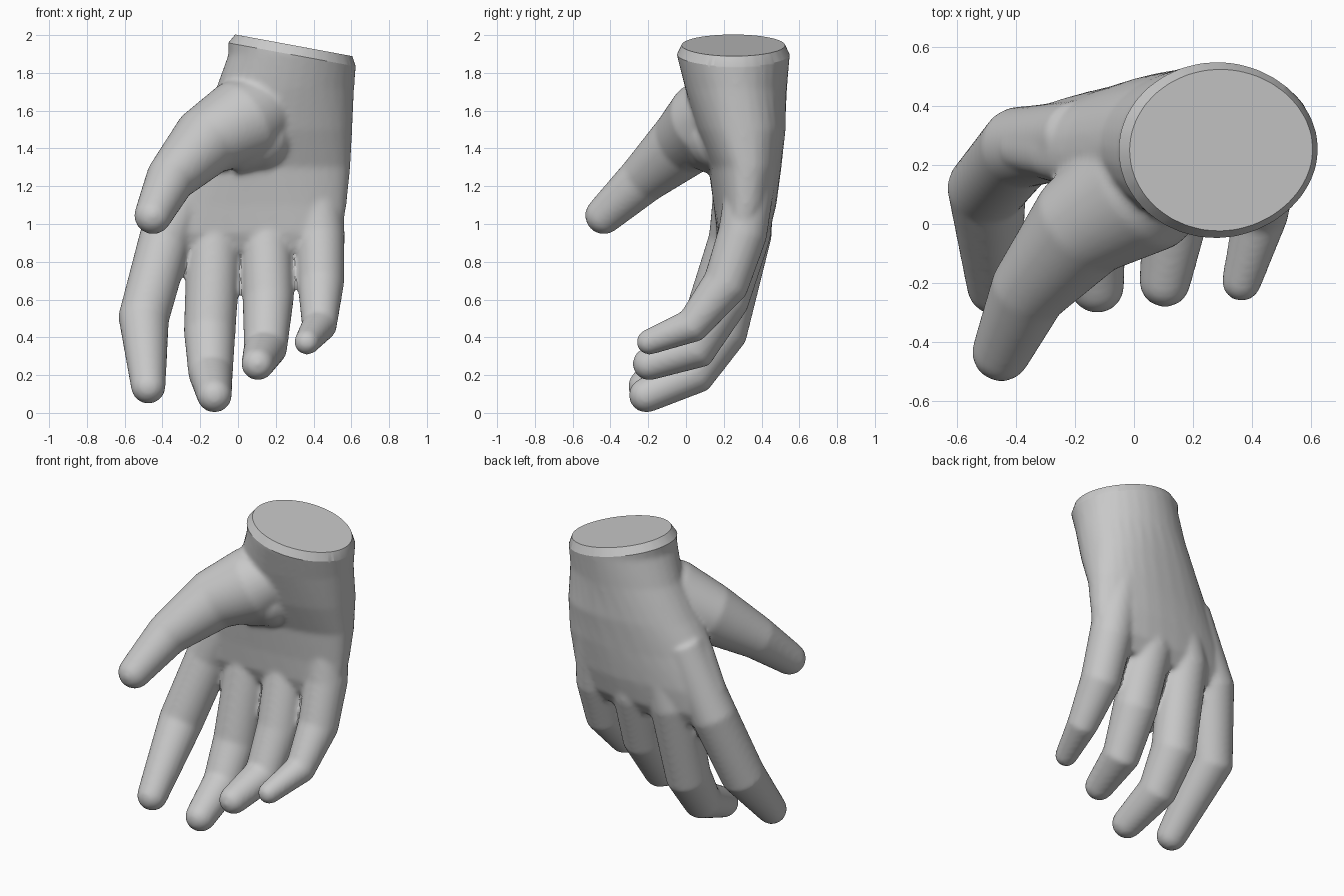
import bpy, bmesh
from math import sin, cos, pi, copysign
from mathutils import Vector

old = bpy.data.objects.get("Cube")
if old:
    bpy.data.objects.remove(old, do_unlink=True)

skin = bpy.data.materials.new("plain_grey")
skin.use_nodes = True
grey = (0.58, 0.58, 0.58, 1)
skin.diffuse_color = grey
skin.node_tree.nodes["Principled BSDF"].inputs["Base Color"].default_value = grey

SIDES = 32
ANGLES = [2 * pi * i / SIDES for i in range(SIDES)]
bm = bmesh.new()


def loft(rings):
    """Skin a closed solid through rings of points."""
    loops = [[bm.verts.new(p) for p in ring] for ring in rings]
    for a, b in zip(loops, loops[1:]):
        for i in range(SIDES):
            j = (i + 1) % SIDES
            bm.faces.new((a[i], a[j], b[j], b[i]))
    bm.faces.new(loops[0][::-1])
    bm.faces.new(loops[-1])


def digit(joints):
    """Tapered round-ended tube through joints (x, y, z, radius)."""
    pts = [Vector(j[:3]) for j in joints]
    radii = [j[3] for j in joints]
    dirs = [(b - a).normalized() for a, b in zip(pts, pts[1:])]
    side = Vector((1, 0, 0))
    rings = []

    def ring(centre, axis, r):
        u = (side - axis * side.dot(axis)).normalized()
        v = axis.cross(u)
        rings.append([centre + (u * cos(t) + v * sin(t)) * r for t in ANGLES])

    for k, (p, r) in enumerate(zip(pts, radii)):
        axis = (dirs[max(k - 1, 0)] + dirs[min(k, len(dirs) - 1)]).normalized()
        ring(p, axis, r)
    for k in range(1, 6):
        a = k * pi / 11
        ring(pts[-1] + dirs[-1] * radii[-1] * sin(a), dirs[-1], radii[-1] * cos(a))
    loft(rings)


def signed_pow(c, e):
    return copysign(abs(c) ** e, c)


# Wrist and palm: z, centre x, centre y, half width, half depth, tilt, arch
palm = [
    (2.1, 0.29, 0.25, 0.35, 0.31, 0, 0),
    (1.9, 0.29, 0.25, 0.34, 0.30, 0, 0),
    (1.72, 0.25, 0.265, 0.365, 0.27, 0, 0),
    (1.5, 0.185, 0.29, 0.42, 0.235, 0.03, 0.02),
    (1.3, 0.12, 0.315, 0.475, 0.185, 0.04, 0.03),
    (1.1, 0.06, 0.315, 0.515, 0.16, 0.03, 0.03),
    (0.95, 0.025, 0.305, 0.525, 0.135, 0.02, 0.03),
    (0.86, 0.01, 0.295, 0.49, 0.09, 0.01, 0.03),
]
rings = []
for z, cx, cy, rx, ry, tilt, arch in palm:
    power = 1 if z > 1.6 else 0.85
    ring = []
    for t in ANGLES:
        c, s = signed_pow(cos(t), power), signed_pow(sin(t), power)
        ring.append((cx + rx * c, cy + ry * s + tilt * c - arch * c * c, z))
    rings.append(ring)
loft(rings)

# Index, middle, ring and little fingers
digit([(-0.18, 0.29, 1.35, 0.13), (-0.385, 0.26, 0.92, 0.14),
       (-0.5, 0.12, 0.5, 0.135), (-0.475, -0.215, 0.14, 0.092)])
digit([(-0.02, 0.34, 1.35, 0.13), (-0.125, 0.31, 0.95, 0.145),
       (-0.15, 0.19, 0.43, 0.137), (-0.145, 0.04, 0.21, 0.118),
       (-0.125, -0.21, 0.094, 0.093)])
digit([(0.18, 0.35, 1.35, 0.13), (0.15, 0.31, 0.95, 0.14),
       (0.16, 0.2, 0.6, 0.135), (0.145, 0.05, 0.34, 0.115),
       (0.105, -0.195, 0.26, 0.088)])
digit([(0.4, 0.36, 1.35, 0.13), (0.435, 0.3, 0.95, 0.13),
       (0.438, 0.21, 0.68, 0.123), (0.43, 0.03, 0.46, 0.093),
       (0.365, -0.195, 0.375, 0.068)])

# Thumb with the muscle mound at its base
digit([(0.14, 0.2, 1.62, 0.2), (0.02, 0.12, 1.54, 0.23),
       (-0.18, -0.01, 1.43, 0.185), (-0.36, -0.23, 1.235, 0.132),
       (-0.45, -0.435, 1.045, 0.1)])
digit([(0.0, 0.16, 1.48, 0.22), (0.11, 0.18, 1.47, 0.19)])

mesh = bpy.data.meshes.new("hand")
bmesh.ops.recalc_face_normals(bm, faces=bm.faces)
bm.to_mesh(mesh)
bm.free()
mesh.materials.append(skin)
hand = bpy.data.objects.new("hand", mesh)
bpy.context.collection.objects.link(hand)
bpy.ops.object.select_all(action="DESELECT")
hand.select_set(True)
bpy.context.view_layer.objects.active = hand

# Fuse the parts into one soft skin
fuse = hand.modifiers.new("fuse", "REMESH")
fuse.mode = "VOXEL"
fuse.voxel_size = 0.014
soften = hand.modifiers.new("soften", "SMOOTH")
soften.factor = 0.5
soften.iterations = 10
for name in ("fuse", "soften"):
    bpy.ops.object.modifier_apply(modifier=name)

# Slanted wrist cut with a chamfered rim and flat cap
bm = bmesh.new()
bm.from_mesh(hand.data)
centre = Vector((0.295, 0.25, 1.895))
normal = Vector((0.185, 0, 1)).normalized()
bmesh.ops.bisect_plane(bm, geom=bm.verts[:] + bm.edges[:] + bm.faces[:], dist=0.0005,
                       plane_co=centre, plane_no=normal, clear_outer=True)
rim = [e for e in bm.edges if e.is_boundary]
new = bmesh.ops.extrude_edge_only(bm, edges=rim)["geom"]
for v in (g for g in new if isinstance(g, bmesh.types.BMVert)):
    v.co = centre + (v.co - centre) * 0.92 + normal * 0.05
bmesh.ops.holes_fill(bm, edges=[e for e in bm.edges if e.is_boundary], sides=0)
bmesh.ops.recalc_face_normals(bm, faces=bm.faces)
for f in bm.faces:
    f.material_index = 0
bm.to_mesh(hand.data)
bm.free()
bpy.ops.object.shade_smooth_by_angle(angle=0.45)
